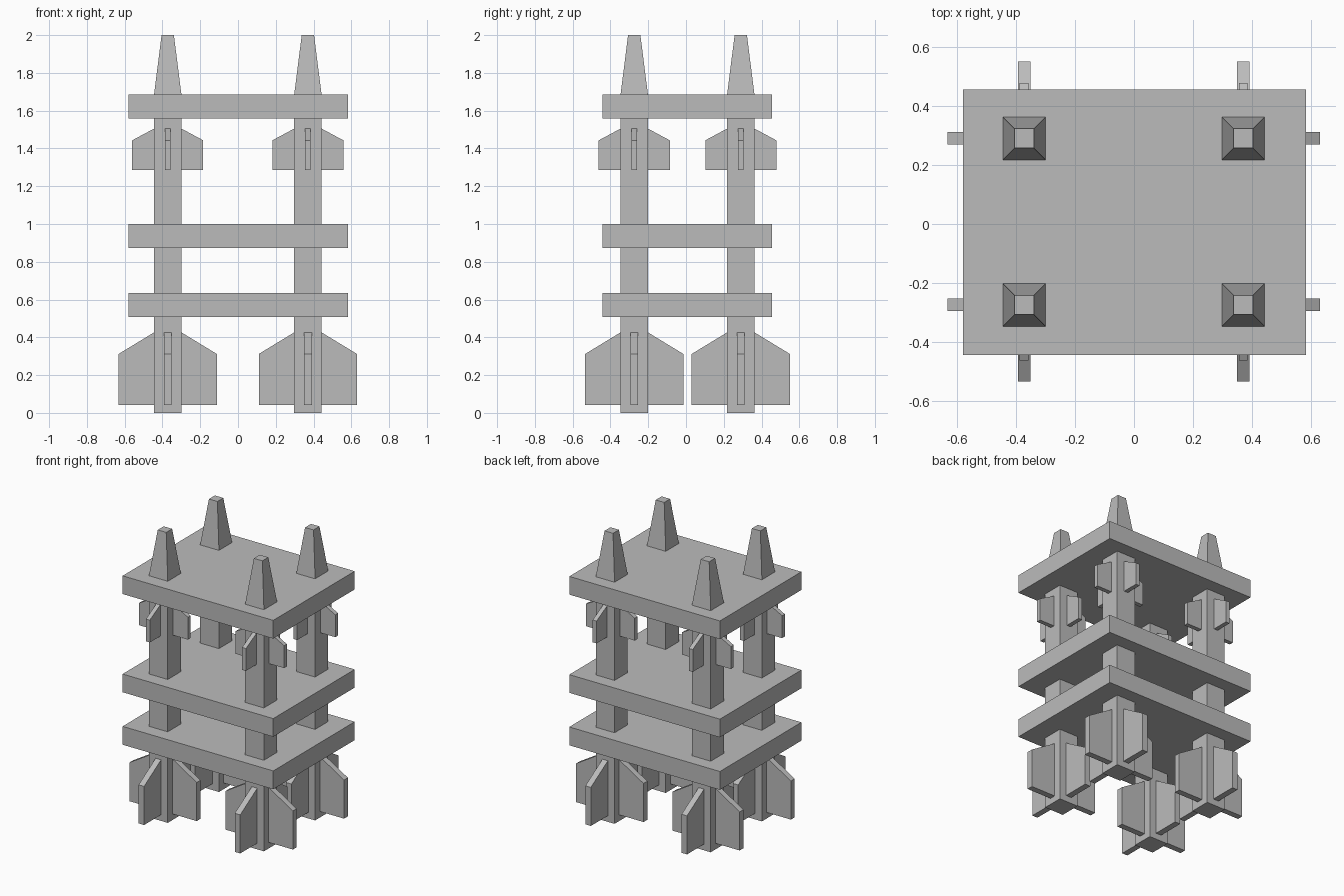
import bpy
import bmesh

cube = bpy.data.objects.get("Cube")
if cube:
    bpy.data.objects.remove(cube, do_unlink=True)

# Single plain grey
GREY = (0.5, 0.5, 0.5, 1)
grey = bpy.data.materials.new("plain_grey")
grey.use_nodes = True
grey.diffuse_color = GREY
grey.node_tree.nodes["Principled BSDF"].inputs["Base Color"].default_value = GREY


def finish(name, bm):
    bmesh.ops.recalc_face_normals(bm, faces=bm.faces)
    mesh = bpy.data.meshes.new(name)
    bm.to_mesh(mesh)
    bm.free()
    mesh.materials.append(grey)
    obj = bpy.data.objects.new(name, mesh)
    bpy.context.collection.objects.link(obj)
    return obj


def block(name, x, y, z0, z1, hx, hy, top=1.0):
    """Box from z0 to z1, its top face scaled by top."""
    bm = bmesh.new()
    bmesh.ops.create_cube(bm, size=2)
    for v in bm.verts:
        s = top if v.co.z > 0 else 1
        v.co = (x + v.co.x * hx * s, y + v.co.y * hy * s, z1 if v.co.z > 0 else z0)
    return finish(name, bm)


def fin(name, x, y, along_x, reach, half, z_low, z_shoulder, z_top):
    """Flat fin pair through a post, with sloped shoulders."""
    profile = [(-reach, z_low), (reach, z_low), (reach, z_shoulder),
               (POST, z_top), (-POST, z_top), (-reach, z_shoulder)]
    bm = bmesh.new()
    sides = []
    for t in (-half, half):
        pts = [(x + u, y + t, z) if along_x else (x + t, y + u, z) for u, z in profile]
        sides.append([bm.verts.new(p) for p in pts])
    a, b = sides
    bm.faces.new(a)
    bm.faces.new(b)
    for i in range(len(a)):
        j = (i + 1) % len(a)
        bm.faces.new((a[i], a[j], b[j], b[i]))
    return finish(name, bm)


POST = 0.0725
DECK_TOP = 1.685

# Three rectangular decks
for name, z0, z1 in (("lower_deck", 0.507, 0.635),
                     ("middle_deck", 0.873, 1.0),
                     ("upper_deck", 1.558, DECK_TOP)):
    block(name, 0.001, 0.006, z0, z1, 0.581, 0.449)

# Four posts with tapered tips and two sets of crossed fins
for side, x in (("right", -0.372), ("left", 0.37)):
    for end, y in (("front", -0.274), ("back", 0.29)):
        tag = f"{end}_{side}"
        block(f"{tag}_post", x, y, 0, DECK_TOP, POST, POST)
        block(f"{tag}_tip", x, y, DECK_TOP, 2, POST, POST, top=0.45)
        for way in ("cross", "long"):
            along_x = way == "cross"
            fin(f"{tag}_lower_{way}_fin", x, y, along_x, 0.26, 0.021, 0.043, 0.312, 0.426)
            fin(f"{tag}_upper_{way}_fin", x, y, along_x, 0.188, 0.015, 1.287, 1.443, 1.505)
